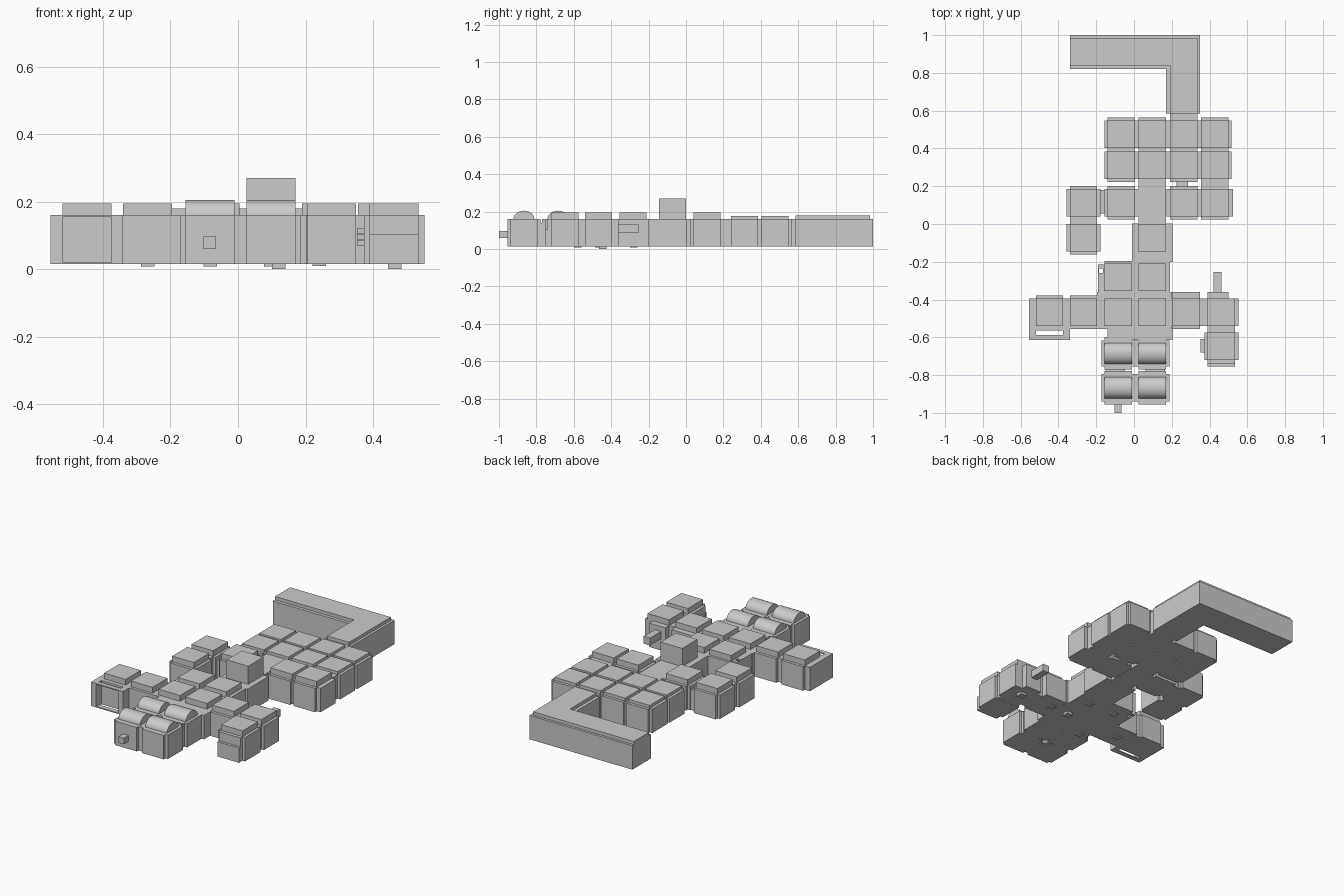
import bpy, bmesh, math
from mathutils import Matrix

if "Cube" in bpy.data.objects:
    bpy.data.objects.remove(bpy.data.objects["Cube"])

grey = bpy.data.materials.new("plain grey")
grey.diffuse_color = (0.6, 0.6, 0.6, 1)
grey.use_nodes = True
grey.node_tree.nodes["Principled BSDF"].inputs["Base Color"].default_value = grey.diffuse_color

FLOOR, WALL = 0.015, 0.16      # underside and wall-top heights
H = 0.0725                     # half width of a room core


def boxes(name, items):
    """One object from (x0, x1, y0, y1, z0, z1) boxes."""
    bm = bmesh.new()
    for x0, x1, y0, y1, z0, z1 in items:
        m = Matrix.Translation(((x0 + x1) / 2, (y0 + y1) / 2, (z0 + z1) / 2))
        m = m @ Matrix.Diagonal((x1 - x0, y1 - y0, z1 - z0, 1))
        bmesh.ops.create_cube(bm, size=1, matrix=m)
    return finish(name, bm)


def finish(name, bm):
    me = bpy.data.meshes.new(name)
    bm.to_mesh(me)
    bm.free()
    me.materials.append(grey)
    ob = bpy.data.objects.new(name, me)
    bpy.context.collection.objects.link(ob)
    return ob


def room(name, cx, cy, top, w=0.017, e=0.017, s=0.017, n=0.017, hy=H):
    """Room core with raised roof and a wall slab on each side (depths w, e, s, n)."""
    x0, x1, y0, y1 = cx - H, cx + H, cy - hy, cy + hy
    items = [(x0, x1, y0, y1, FLOOR, top)]
    if w: items.append((x0 - w, x0, y0, y1, FLOOR, WALL))
    if e: items.append((x1, x1 + e, y0, y1, FLOOR, WALL))
    if s: items.append((x0, x1, y0 - s, y0, FLOOR, WALL))
    if n: items.append((x0, x1, y1, y1 + n, FLOOR, WALL))
    return boxes(name, items)


# Corner corridor at the back
def ell(name, x0, x1, y1, depth, width, yend, z0, z1):
    bm = bmesh.new()
    pts = [(x0, y1), (x0, y1 - depth), (x1 - width, y1 - depth),
           (x1 - width, yend), (x1, yend), (x1, y1)]
    f = bm.faces.new([bm.verts.new((x, y, z0)) for x, y in pts])
    r = bmesh.ops.extrude_face_region(bm, geom=[f])
    vs = [v for v in r["geom"] if isinstance(v, bmesh.types.BMVert)]
    bmesh.ops.translate(bm, verts=vs, vec=(0, 0, z1 - z0))
    bmesh.ops.recalc_face_normals(bm, faces=bm.faces)
    finish(name, bm)


ell("corner_corridor", -0.34, 0.35, 1.0, 0.18, 0.18, 0.585, FLOOR, WALL)
ell("corner_corridor_roof", -0.34, 0.335, 0.985, 0.145, 0.145, 0.585, WALL, 0.18)
boxes("corridor_door", [(0.19, 0.335, 0.56, 0.585, FLOOR, WALL)])

# Back block: two rows of four rooms
cols = (-0.0675, 0.0975, 0.2625, 0.4275)
for r, y in enumerate((0.475, 0.312)):
    for c, x in enumerate(cols):
        room(f"back_room_{r}_{c}", x, y, 0.178)

# Third row with the open hall in the middle
for c in (0, 2, 3):
    room(f"middle_room_{c}", cols[c], 0.1125, 0.195, e=0.025 if c == 3 else 0.02)
boxes("middle_hall", [(0.025, 0.17, 0.0, 0.24, FLOOR, WALL)])
boxes("middle_links", [(0.225, 0.285, 0.195, 0.23, FLOOR, 0.15),
                       (0.355, 0.50, 0.195, 0.23, FLOOR, WALL),
                       (-0.178, -0.155, 0.055, 0.18, FLOOR, 0.14)])

# Pair of rooms on the left
room("left_room_back", -0.2675, 0.1125, 0.195, s=0.0)
room("left_room_front", -0.2675, -0.0725, 0.195, n=0.0)
boxes("left_link", [(-0.34, -0.195, 0.0, 0.04, FLOOR, WALL)])

# Tower and its hall
boxes("tower_hall", [(-0.01, 0.203, -0.2, 0.003, FLOOR, WALL)])
boxes("tower", [(0.025, 0.17, -0.145, 0.0, WALL, 0.27)])

# Crossing: central body with four roofed rooms
boxes("crossing_body", [(-0.155, 0.19, -0.36, -0.195, FLOOR, WALL),
                        (-0.195, 0.2, -0.555, -0.36, FLOOR, WALL),
                        (-0.14, 0.203, -0.615, -0.555, FLOOR, WALL)])
boxes("crossing_left_wall", [(-0.19, -0.155, -0.36, -0.26, FLOOR, WALL),
                             (-0.165, -0.155, -0.26, -0.215, FLOOR, WALL),
                             (-0.19, -0.185, -0.26, -0.215, FLOOR, WALL),
                             (-0.185, -0.165, -0.235, -0.215, FLOOR, WALL)])
for i, (x, y) in enumerate(((-0.0825, -0.2825), (0.0975, -0.2825),
                            (-0.0825, -0.4675), (0.0975, -0.4675))):
    boxes(f"crossing_roof_{i}", [(x - H, x + H, y - H, y + H, WALL, 0.195)])

# Left wing with an open-fronted bay
room("left_wing_room", -0.2675, -0.4675, 0.195, w=0.035)
room("left_end_room", -0.4475, -0.4675, 0.195, w=0.035, e=0.035, s=0.0)
boxes("left_bay", [(-0.555, -0.52, -0.615, -0.54, FLOOR, WALL),
                   (-0.375, -0.34, -0.615, -0.54, FLOOR, WALL),
                   (-0.52, -0.375, -0.565, -0.54, FLOOR, WALL)]
      + [(-0.52, -0.375, -0.615, -0.587, z, z + 0.006) for z in (FLOOR, WALL - 0.006)])

# Right wing
room("right_wing_room", 0.2775, -0.4675, 0.195, e=0.04, n=0.035)
room("right_end_room", 0.4625, -0.4675, 0.195, s=0.034, n=0.0)
boxes("right_end_wall", [(0.39, 0.50, -0.395, -0.36, FLOOR, WALL)])
room("right_front_room", 0.4625, -0.6475, 0.195, s=0.02, n=0.0)
boxes("right_front_step", [(0.39, 0.535, -0.755, -0.735, FLOOR, 0.105)])
boxes("right_side_vents", [(0.352, 0.375, -0.68, -0.61, z, z + 0.016)
                           for z in (0.07, 0.088, 0.106)])
boxes("right_pipe", [(0.42, 0.462, -0.255, -0.36, 0.085, 0.13)])


# Vaulted rooms at the front
def vault(name, cx, cy, r, h, n=20):
    bm = bmesh.new()
    arc = [(cy - r * math.cos(math.pi * i / n), WALL + h * math.sin(math.pi * i / n))
           for i in range(n + 1)]
    a, b = ([bm.verts.new((cx + k * H, y, z)) for y, z in arc] for k in (-1, 1))
    bm.faces.new(a)
    bm.faces.new(b)
    for i in range(n + 1):
        j = (i + 1) % (n + 1)
        bm.faces.new((a[i], a[j], b[j], b[i]))
    bmesh.ops.recalc_face_normals(bm, faces=bm.faces)
    ob = finish(name, bm)
    bpy.context.view_layer.objects.active = ob
    ob.select_set(True)
    bpy.ops.object.shade_smooth_by_angle(angle=math.radians(35))
    ob.select_set(False)


for r, y in enumerate((-0.685, -0.867)):
    for c, x in enumerate((-0.0825, 0.0975)):
        room(f"vault_room_{r}_{c}", x, y, WALL, s=0.016, n=0.016, hy=H - (0 if r else 0.003))
        vault(f"vault_roof_{r}_{c}", x, y, 0.056, 0.045)
boxes("vault_links", [(-0.15, -0.048, -0.80, -0.75, FLOOR, 0.14),
                      (0.06, 0.165, -0.80, -0.75, FLOOR, 0.14),
                      (-0.01, 0.025, -0.735, -0.62, FLOOR, WALL),
                      (-0.01, 0.025, -0.93, -0.83, FLOOR, WALL)])
boxes("front_spout", [(-0.102, -0.065, -1.0, -0.95, 0.06, 0.097)])

# Small pads under the floor
boxes("floor_pads", [(x - 0.02, x + 0.02, y - 0.02, y + 0.02, z, FLOOR) for x, y, z in
                     ((0.12, -0.445, 0), (0.465, -0.445, 0), (0.24, -0.445, 0.01),
                      (-0.0825, -0.58, 0.008), (0.0975, -0.28, 0.008),
                      (-0.0825, -0.28, 0.008), (-0.2675, -0.4675, 0.008))])
